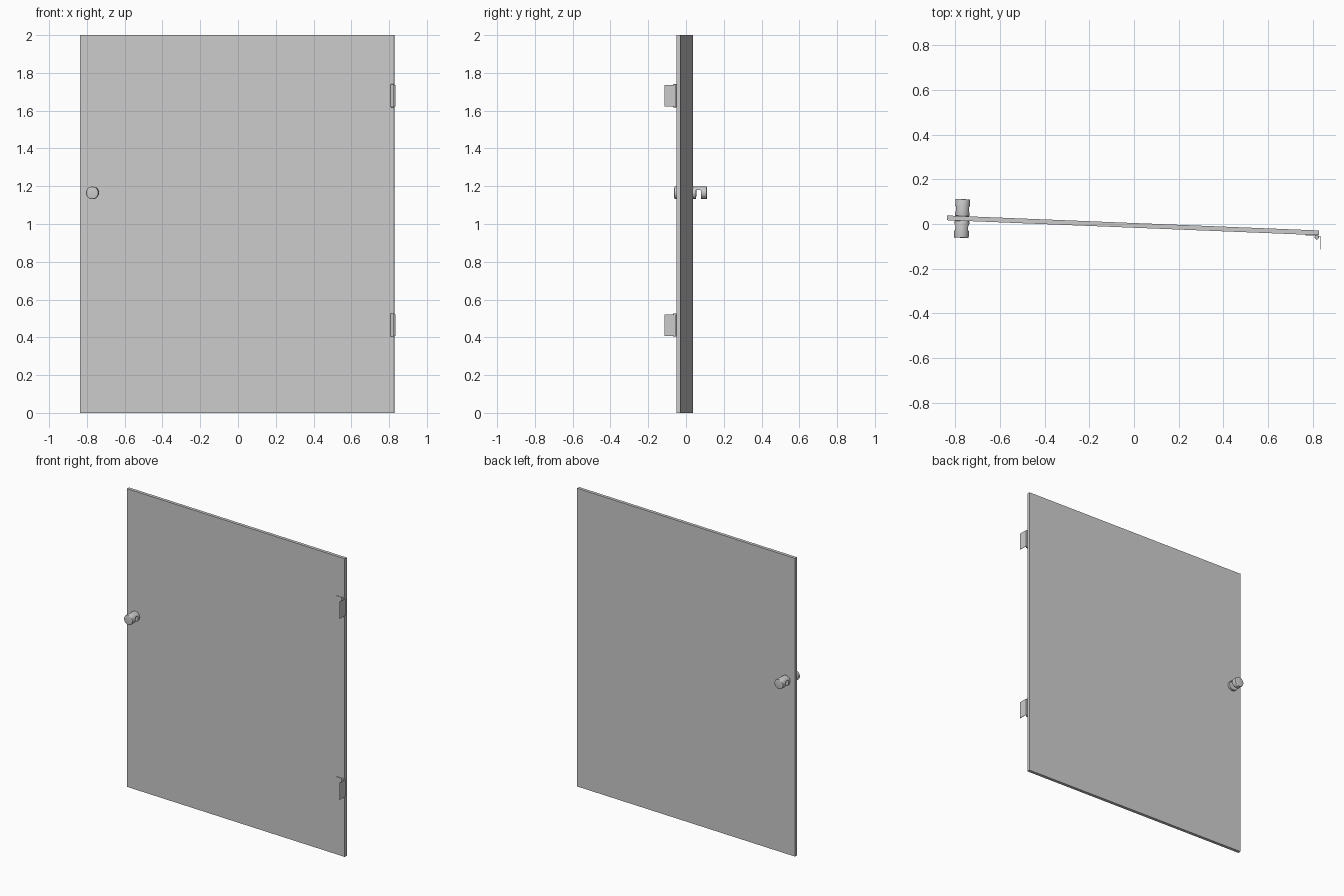
import bpy, math
from mathutils import Matrix, Vector

if "Cube" in bpy.data.objects:
    bpy.data.objects.remove(bpy.data.objects["Cube"])

ANGLE = -0.0402           # the door stands slightly ajar
THICK = 0.021
DOOR = Matrix.Translation((-0.004, -0.006, 0)) @ Matrix.Rotation(ANGLE, 4, 'Z')


def mesh_object(name, verts, faces, matrix=None):
    mesh = bpy.data.meshes.new(name)
    mesh.from_pydata(verts, [], faces)
    mesh.update()
    ob = bpy.data.objects.new(name, mesh)
    bpy.context.collection.objects.link(ob)
    if matrix is not None:
        ob.matrix_world = matrix
    return ob


def prism(name, profile, direction, matrix=None):
    """Extrude a closed 3D profile along a direction (outline's normal opposes it)."""
    n = len(profile)
    base = [Vector(p) for p in profile]
    verts = base + [p + Vector(direction) for p in base]
    faces = [tuple(range(n))[::-1], tuple(range(n, 2 * n))]
    faces += [(i, (i + 1) % n, n + (i + 1) % n, n + i) for i in range(n)]
    return mesh_object(name, verts, faces, matrix)


def box(name, lo, hi, matrix=None):
    profile = [(lo[0], lo[1], lo[2]), (hi[0], lo[1], lo[2]),
               (hi[0], hi[1], lo[2]), (lo[0], hi[1], lo[2])]
    return prism(name, profile, (0, 0, hi[2] - lo[2]), matrix)


def smooth(ob):
    bpy.ops.object.select_all(action='DESELECT')
    ob.select_set(True)
    bpy.context.view_layer.objects.active = ob
    bpy.ops.object.shade_smooth_by_angle(angle=math.radians(35))


def cylinder(name, radius, depth, matrix, bevel):
    bpy.ops.mesh.primitive_cylinder_add(vertices=40, radius=radius, depth=depth)
    ob = bpy.context.object
    ob.name = name
    ob.matrix_world = matrix
    mod = ob.modifiers.new("edge", 'BEVEL')
    mod.width, mod.segments = bevel, 3
    mod.limit_method = 'ANGLE'
    return ob


# Door panel
box("door_panel", (-0.832, -THICK / 2, 0), (0.832, THICK / 2, 2), DOOR)

# Knobs: a short cylinder on each side, with a finger notch cut from below
LENGTH, RADIUS = 0.076, 0.033
for side, label in ((-1, "front"), (1, "back")):
    spin = Matrix.Rotation(math.pi if side < 0 else 0, 4, 'Z')
    frame = DOOR @ Matrix.Translation((-0.765, 0, 1.165)) @ spin
    start = THICK / 2
    axis = Matrix.Translation((0, start + LENGTH / 2, 0)) @ Matrix.Rotation(math.pi / 2, 4, 'X')
    knob = cylinder(label + "_knob", RADIUS, LENGTH, frame @ axis, 0.004)
    a, b, top, r = start + 0.018, start + 0.045, 0.016, 0.007
    outline = [(-0.05, a, -0.05), (-0.05, b, -0.05)]
    for cy, t0 in ((b - r, 0), (a + r, 90)):
        for k in range(5):
            t = math.radians(t0 + 22.5 * k)
            outline.append((-0.05, cy + r * math.cos(t), top - r + r * math.sin(t)))
    cutter = prism(label + "_notch_cutter", outline, (0.1, 0, 0), frame)
    cut = knob.modifiers.new("notch", 'BOOLEAN')
    cut.operation, cut.solver, cut.object = 'DIFFERENCE', 'EXACT', cutter
    bpy.context.view_layer.objects.active = knob
    for mod in list(knob.modifiers):
        bpy.ops.object.modifier_apply(modifier=mod.name)
    bpy.data.objects.remove(cutter)
    smooth(knob)

# Hinges: barrel, door leaf and wall leaf
for z, label in ((1.679, "upper"), (0.465, "lower")):
    face = -THICK / 2
    box(label + "_hinge_door_leaf", (0.772, face - 0.003, z - 0.057),
        (0.826, face, z + 0.057), DOOR)
    barrel = cylinder(label + "_hinge_barrel", 0.0095, 0.122,
                      Matrix.Translation((0.817, -0.059, z)), 0.002)
    smooth(barrel)
    outline = [(0.817, -0.053), (0.817, -0.0555), (0.8305, -0.0555), (0.8305, -0.113),
               (0.8335, -0.113), (0.8335, -0.053)]
    prism(label + "_hinge_wall_leaf", [(x, y, z - 0.057) for x, y in outline], (0, 0, 0.114))
